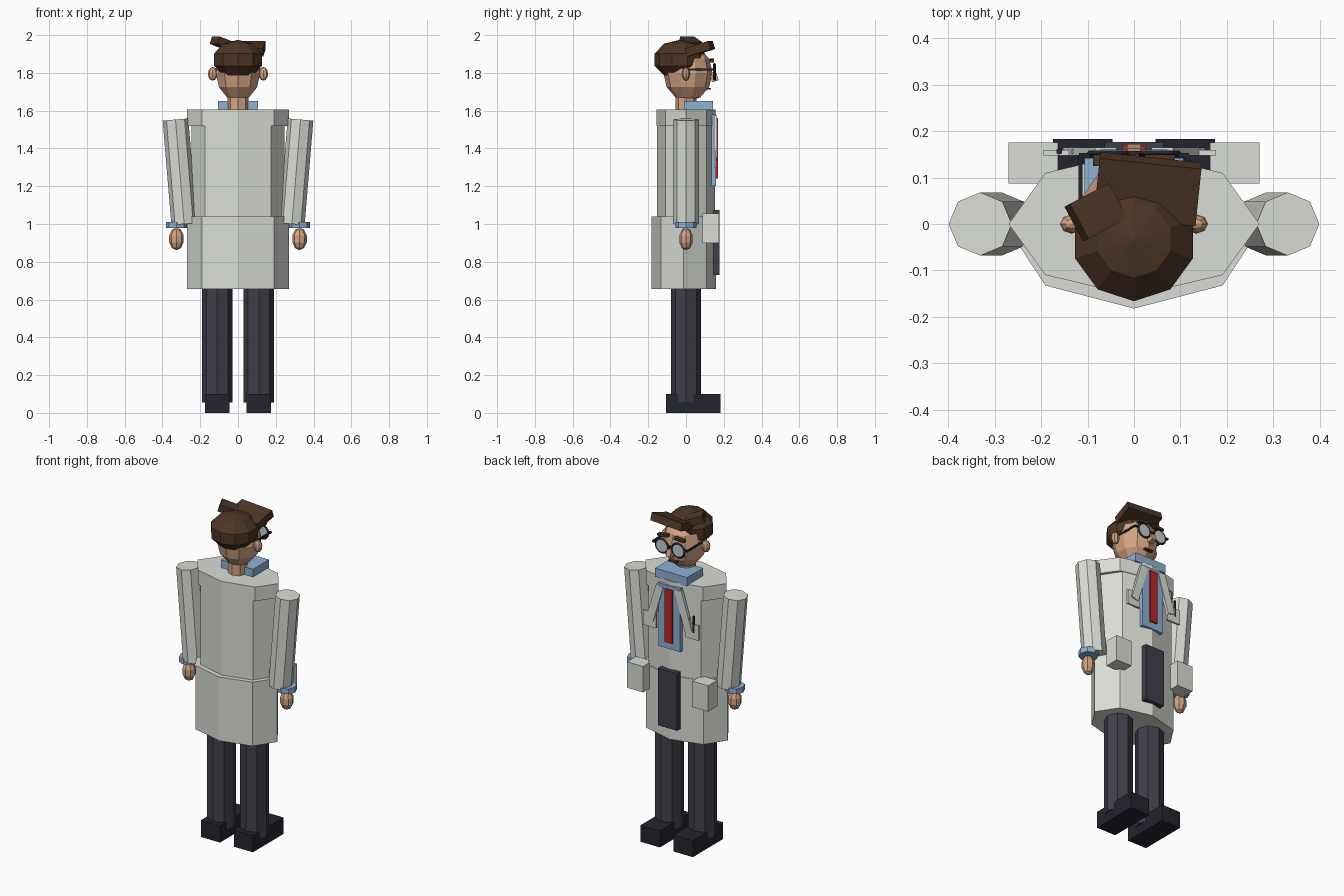
import bpy, bmesh, math
from mathutils import Matrix, Vector, Euler

if "Cube" in bpy.data.objects:
    bpy.data.objects.remove(bpy.data.objects["Cube"])


def mat(name, r, g, b):
    m = bpy.data.materials.new(name)
    m.diffuse_color = (r, g, b, 1)
    m.use_nodes = True
    m.node_tree.nodes["Principled BSDF"].inputs["Base Color"].default_value = m.diffuse_color
    return m


COAT = mat("coat_grey", 0.70, 0.72, 0.67)
SKIN = mat("skin", 0.66, 0.37, 0.23)
HAIR = mat("hair_brown", 0.075, 0.036, 0.019)
BLUE = mat("shirt_blue", 0.27, 0.44, 0.66)
TROUSER = mat("trouser_charcoal", 0.05, 0.05, 0.065)
DARK = mat("shoe_black", 0.017, 0.017, 0.028)
RED = mat("tie_red", 0.50, 0.02, 0.02)
LENS = mat("lens_grey", 0.55, 0.62, 0.64)


def finish(name, bm, material, matrix):
    bmesh.ops.transform(bm, matrix=matrix, verts=bm.verts)
    me = bpy.data.meshes.new(name)
    bm.to_mesh(me)
    bm.free()
    me.materials.append(material)
    ob = bpy.data.objects.new(name, me)
    bpy.context.collection.objects.link(ob)
    return ob


def place(loc, rot=(0, 0, 0), scale=(1, 1, 1)):
    r = Euler([math.radians(a) for a in rot]).to_matrix().to_4x4()
    return Matrix.Translation(loc) @ r @ Matrix.Diagonal((*scale, 1))


def box(name, material, loc, size, rot=(0, 0, 0)):
    bm = bmesh.new()
    bmesh.ops.create_cube(bm, size=1)
    return finish(name, bm, material, place(loc, rot, size))


def span(name, material, x, y, z):
    """Box given by its ranges."""
    return box(name, material, [(a + b) / 2 for a, b in (x, y, z)],
               [b - a for a, b in (x, y, z)])


def ball(name, material, loc, radii, seg=10, rings=6):
    bm = bmesh.new()
    bmesh.ops.create_uvsphere(bm, u_segments=seg, v_segments=rings, radius=1)
    return finish(name, bm, material, place(loc, scale=radii))


def tube(name, material, p0, p1, rx, ry=None, sides=8):
    """Prism between two points."""
    p0, p1 = Vector(p0), Vector(p1)
    d = p1 - p0
    bm = bmesh.new()
    bmesh.ops.create_cone(bm, cap_ends=True, segments=sides,
                          radius1=1, radius2=1, depth=d.length)
    q = Vector((0, 0, 1)).rotation_difference(d).to_matrix().to_4x4()
    m = Matrix.Translation((p0 + p1) / 2) @ q @ Matrix.Diagonal((rx, ry or rx, 1, 1))
    return finish(name, bm, material, m)


def ring(name, material, loc, r, thick, seg=12, sides=4):
    """Glasses rim facing along y."""
    bm = bmesh.new()
    rows = []
    for i in range(seg):
        a = 2 * math.pi * i / seg
        row = []
        for j in range(sides):
            b = 2 * math.pi * j / sides
            k = r + thick * math.cos(b)
            row.append(bm.verts.new((k * math.cos(a), thick * math.sin(b), k * math.sin(a))))
        rows.append(row)
    for i in range(seg):
        for j in range(sides):
            n, k = (i + 1) % seg, (j + 1) % sides
            bm.faces.new((rows[i][j], rows[i][k], rows[n][k], rows[n][j]))
    bmesh.ops.recalc_face_normals(bm, faces=bm.faces)
    return finish(name, bm, material, Matrix.Translation(loc))


# Coat body
tube("coat_shoulders", COAT, (0, 0, 1.52), (0, 0, 1.605), 0.27, 0.155)
tube("coat_torso", COAT, (0, 0, 1.03), (0, 0, 1.53), 0.247, 0.154)
tube("coat_skirt", COAT, (0, -0.012, 0.655), (0, -0.012, 1.04), 0.27, 0.17)

# Limbs, ears, glasses, lapels and pockets, one per side
for s, side in ((-1, "left"), (1, "right")):
    tube(side + "_sleeve", COAT, (s * 0.285, 0, 1.0), (s * 0.331, 0, 1.553), 0.068)
    tube(side + "_cuff", BLUE, (s * 0.326, 0, 0.978), (s * 0.326, 0, 1.01), 0.055)
    ball(side + "_hand", SKIN, (s * 0.326, 0, 0.921), (0.04, 0.037, 0.06), 8, 5)
    tube(side + "_leg", TROUSER, (s * 0.11, 0, 0.055), (s * 0.11, 0, 0.70), 0.08)
    span(side + "_shoe", DARK, (s * 0.11 - 0.064, s * 0.11 + 0.064),
         (-0.106, 0.183), (0, 0.1))
    ball(side + "_ear", SKIN, (s * 0.134, 0, 1.795), (0.025, 0.021, 0.036), 8, 6)
    box(side + "_hip_pocket", COAT, (s * 0.217, 0.131, 0.978), (0.106, 0.088, 0.156))
    box(side + "_lapel", COAT, (s * 0.095, 0.156, 1.455), (0.048, 0.018, 0.235),
        (0, -s * 17, 0))
    ring(side + "_rim", DARK, (s * 0.055, 0.151, 1.805), 0.041, 0.007)
    tube(side + "_lens", LENS, (s * 0.055, 0.147, 1.805), (s * 0.055, 0.155, 1.805),
         0.04, sides=12)
    span(side + "_temple", DARK, (s * 0.115 - 0.004, s * 0.115 + 0.004),
         (0.01, 0.148), (1.812, 1.822))
    box(side + "_rim_hinge", DARK, (s * 0.106, 0.148, 1.815), (0.024, 0.01, 0.01))
    box(side + "_brow", HAIR, (s * 0.055, 0.137, 1.865), (0.065, 0.025, 0.015),
        (0, s * 5, 0))

# Shirt front, tie, collar and trouser panel
span("shirt_front", BLUE, (-0.072, 0.072), (0.13, 0.16), (1.2, 1.58))
span("tie", RED, (-0.025, 0.025), (0.155, 0.17), (1.24, 1.56))
span("collar", BLUE, (-0.107, 0.107), (-0.01, 0.142), (1.6, 1.652))
span("trouser_panel", TROUSER, (-0.064, 0.064), (0.145, 0.177), (0.73, 1.075))

# Chest pockets and pens
span("left_chest_pocket", COAT, (-0.195, -0.105), (0.147, 0.159), (1.3, 1.39))
span("right_chest_pocket", COAT, (0.09, 0.177), (0.147, 0.159), (1.3, 1.39))
tube("dark_pen", DARK, (-0.161, 0.156, 1.34), (-0.161, 0.156, 1.44), 0.007, sides=6)
tube("blue_pen", BLUE, (-0.129, 0.156, 1.34), (-0.129, 0.156, 1.42), 0.007, sides=6)

# Head
tube("neck", SKIN, (0, 0, 1.59), (0, 0, 1.70), 0.056)
ball("head", SKIN, (0, 0.01, 1.80), (0.123, 0.13, 0.15), 10, 6)
box("nose", SKIN, (0, 0.15, 1.775), (0.03, 0.036, 0.04), (15, 0, 0))
box("mouth", HAIR, (0, 0.122, 1.715), (0.055, 0.02, 0.008))
box("glasses_bridge", DARK, (0, 0.152, 1.812), (0.03, 0.01, 0.01))

# Hair cap with two tufts
ball("hair_cap", HAIR, (0, -0.033, 1.87), (0.14, 0.14, 0.105), 10, 5)
box("hair_quiff", HAIR, (0.03, 0.075, 1.928), (0.22, 0.13, 0.045), (18, 0, -6))
box("hair_tuft", HAIR, (-0.082, 0.025, 1.957), (0.1, 0.085, 0.042), (0, 19, 28))
